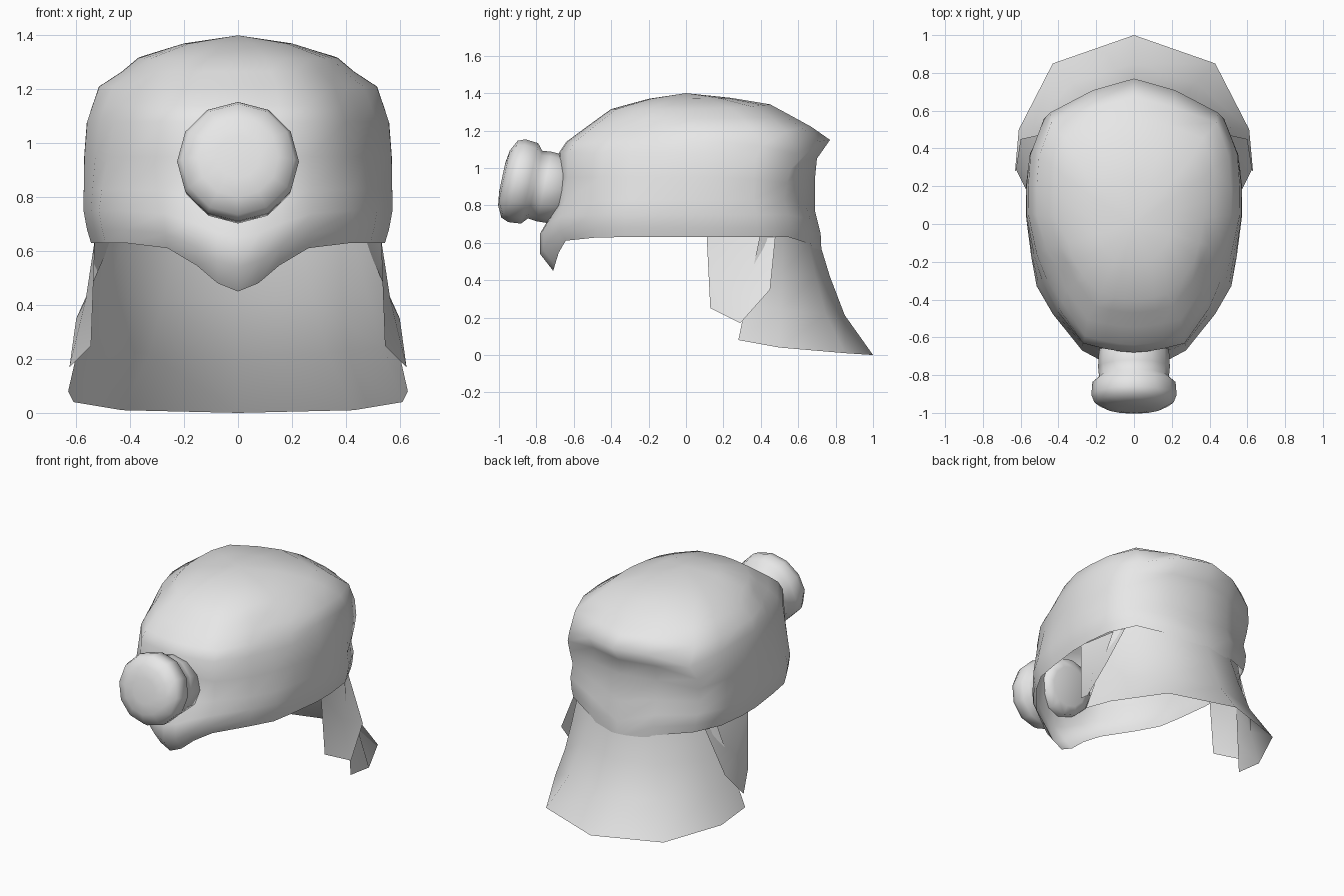
import bpy, bmesh, math
from mathutils import Matrix, Vector

cube = bpy.data.objects.get("Cube")
if cube:
    bpy.data.objects.remove(cube, do_unlink=True)

grey = bpy.data.materials.new("plain_grey")
grey.use_nodes = True
grey.diffuse_color = (0.8, 0.8, 0.8, 1)
grey.node_tree.nodes["Principled BSDF"].inputs["Base Color"].default_value = grey.diffuse_color


def finish(name, bm):
    mesh = bpy.data.meshes.new(name)
    for face in bm.faces:
        face.smooth = True
    bm.to_mesh(mesh)
    bm.free()
    mesh.materials.append(grey)
    obj = bpy.data.objects.new(name, mesh)
    bpy.context.collection.objects.link(obj)
    return obj


def loft(rows, closed, bm):
    """Skin rows of points with quads and return the vertex rows."""
    grid = [[bm.verts.new(p) for p in row] for row in rows]
    for a, b in zip(grid, grid[1:]):
        n = len(a)
        for i in range(n if closed else n - 1):
            j = (i + 1) % n
            bm.faces.new((a[i], a[j], b[j], b[i]))
    return grid


def near(u, v, cu, cv):
    """Soft weight around one place on the plan outline."""
    return math.exp(-((u - cu) ** 2 + (v - cv) ** 2) / .08)


# Helmet shell: one plan outline scaled per ring, with a dipping front peak
plan = [(0, -1), (.14, -.99), (.28, -.97), (.48, -.93), (.75, -.69),
        (.9, -.48), (.95, -.25), (1, .07), (1, .27), (.96, .52),
        (.81, .76), (.4, .92), (0, 1)]
# width, front, back, height, height at back, peak dip,
# sag of rear corner, bulge of rear corner, dent of temple
rings = [(.545, .71, .725, .63, .63, .18, 0, 0, 0),
         (.56, .78, .725, .68, .68, .14, 0, 0, 0),
         (.573, .78, .72, .75, .75, .10, 0, 0, 0),
         (.572, .71, .69, .83, .83, .06, 0, 0, .02),
         (.57, .68, .69, .95, .95, 0, .03, .03, .06),
         (.56, .68, .70, 1.08, 1.05, 0, .07, .05, .09),
         (.54, .64, .77, 1.14, 1.15, 0, .07, .01, .11),
         (.515, .545, .67, 1.21, 1.22, 0, .02, .05, .13),
         (.43, .47, .57, 1.265, 1.275, 0, 0, .05, .09),
         (.37, .4, .45, 1.315, 1.34, 0, 0, .02, .03),
         (.2, .2, .24, 1.37, 1.375, 0, 0, 0, 0)]
rows = []
for w, front, back, z, z_back, dip, sag, bulge, temple in rings:
    half = []
    for u, v in plan:
        rear = max(v, 0) ** 2
        corner = near(u, v, .81, .76)
        drop = dip * math.exp(-(u / .32) ** 2) + sag * corner
        # the peak juts forward only close to the centre line
        reach = .68 + (front - .68) * math.exp(-(u / .5) ** 2) if front > .68 else front
        scale = 1 + bulge * corner - temple * near(u, v, .88, -.52)
        half.append((w * u * scale, v * scale * (back if v > 0 else reach),
                     z + (z_back - z) * rear - drop))
    rows.append(half + [(-x, y, z) for x, y, z in half[-2:0:-1]])
bm = bmesh.new()
top = loft(rows, True, bm)[-1]
apex = bm.verts.new((0, 0, 1.4))
for i in range(len(top)):
    bm.faces.new((top[i], top[(i + 1) % len(top)], apex))
finish("helmet_shell", bm)

# Neck guard: flaring open curtain tucked under the shell
upper = [(0, .685), (.22, .635), (.405, .52), (.475, .42)]
lower = [(0, 1, 0), (.43, .85, .01), (.61, .5, .04), (.63, .28, .08)]
rows = []
for t, flare in [(0, 0), (.22, .1), (.45, .27), (.72, .52), (1, 1)]:
    half = []
    for k, ((ux, uy), (lx, ly, lz)) in enumerate(zip(upper, lower)):
        f = flare if k < 2 else (flare + t) / 2 if k == 2 else t
        half.append((ux + (lx - ux) * f, uy + (ly - uy) * f, .76 + (lz - .76) * t))
    rows.append([(-x, y, z) for x, y, z in half[:0:-1]] + half)
bm = bmesh.new()
loft(rows, False, bm)
finish("neck_guard", bm)

# Cheek flaps: pointed plates hanging from each side
outline = [(.53, .11, .65), (.545, .13, .25), (.625, .29, .17),
           (.6, .45, .35), (.465, .48, .65)]
for side, label in ((1, "left"), (-1, "right")):
    bm = bmesh.new()
    ring = [bm.verts.new((side * x, y, z)) for x, y, z in outline]
    middle = bm.verts.new((side * .565, .29, .42))
    for a, b in zip(ring, ring[1:] + ring[:1]):
        bm.faces.new((a, b, middle) if side < 0 else (b, a, middle))
    finish(label + "_cheek_flap", bm)

# Headlamp: turned profile (radius, distance forward), tilted slightly upward
profile = [(.13, -.27), (.185, -.25), (.19, -.14), (.185, -.09), (.22, -.06),
           (.226, .01), (.21, .05), (.15, .08), (.08, .09)]
sides = 12
tilt = Matrix.Translation((0, -.895, .93)) @ Matrix.Rotation(math.radians(-12), 4, 'X')
rows = [[tilt @ Vector((r * math.sin(2 * math.pi * i / sides), -d,
                        r * math.cos(2 * math.pi * i / sides)))
         for i in range(sides)] for r, d in profile]
bm = bmesh.new()
grid = loft(rows, True, bm)
bm.faces.new(grid[-1])
bm.faces.new(grid[0][::-1])
bmesh.ops.recalc_face_normals(bm, faces=bm.faces)
finish("headlamp", bm)
